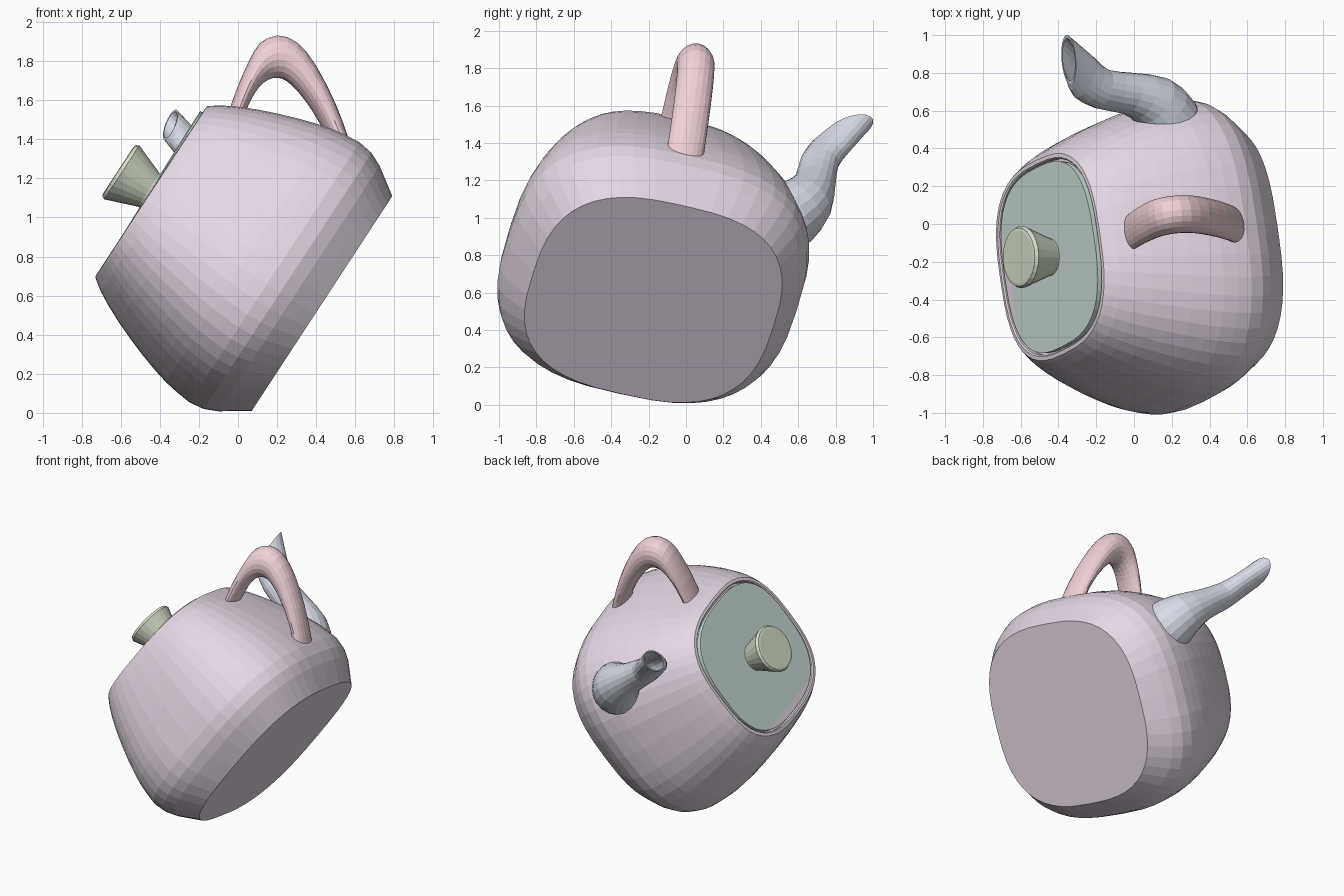
import bpy, bmesh
from math import sin, cos, pi, radians, copysign
from mathutils import Matrix, Vector

if "Cube" in bpy.data.objects:
    bpy.data.objects.remove(bpy.data.objects["Cube"])

# Pot frame: local z runs along the tilted pot axis, local x towards the handle
UP, AX = Vector((0.5475, 0, 0.8365)), Vector((-0.8365, 0, 0.5475))
ORIGIN = Vector((0.43, -0.175, 0.56))


def frame(turn):
    m = Matrix((UP, Vector((0, 1, 0)), AX)).transposed().to_4x4()
    return Matrix.Translation(ORIGIN) @ m @ Matrix.Rotation(radians(turn), 4, 'Z')


def loft(name, rings, turn, color, cap_start=True, cap_end=True):
    """Skin a list of equal-length point rings, with flat end caps."""
    bm = bmesh.new()
    loops = [[bm.verts.new(p) for p in ring] for ring in rings]
    n = len(loops[0])
    for a, b in zip(loops, loops[1:]):
        for i in range(n):
            j = (i + 1) % n
            bm.faces.new((a[i], a[j], b[j], b[i]))
    if cap_start:
        bm.faces.new(loops[0][::-1])
    if cap_end:
        bm.faces.new(loops[-1])
    bmesh.ops.recalc_face_normals(bm, faces=bm.faces)
    me = bpy.data.meshes.new(name)
    bm.to_mesh(me)
    bm.free()
    ob = bpy.data.objects.new(name, me)
    bpy.context.collection.objects.link(ob)
    ob.matrix_world = frame(turn)
    mat = bpy.data.materials.new(name)
    mat.diffuse_color = (*color, 1)
    mat.use_nodes = True
    mat.node_tree.nodes["Principled BSDF"].inputs["Base Color"].default_value = mat.diffuse_color
    me.materials.append(mat)
    return ob


def squircle(h, s, n=48, tilt=0.0):
    """Rounded-square section, a little longer towards the spout."""
    e, pts = 2 / 2.8, []
    for i in range(n):
        c, d = cos(2 * pi * i / n), sin(2 * pi * i / n)
        x = 0.95 * s * copysign(abs(c) ** e, c)
        y = 1.012 * s * copysign(abs(d) ** e, d)
        pts.append((x, y, h + tilt * x))
    return pts


def circle(h, r, n=24):
    return [(r * cos(2 * pi * i / n), r * sin(2 * pi * i / n), h) for i in range(n)]


def refine(rows, steps=2):
    """Catmull-Rom smoothing of a table of rows."""
    rows = [Vector(r) for r in rows]
    out = []
    for k in range(len(rows) - 1):
        p0, p1, p2 = rows[max(k - 1, 0)], rows[k], rows[k + 1]
        p3 = rows[min(k + 2, len(rows) - 1)]
        for i in range(steps):
            t = i / steps
            out.append(0.5 * (2 * p1 + (p2 - p0) * t + (2 * p0 - 5 * p1 + 4 * p2 - p3) * t * t
                              + (3 * p1 - p0 - 3 * p2 + p3) * t ** 3))
    return out + [rows[-1]]


def section(row, shrink=1.0, n=20):
    """Ellipse from outer point (r, h), inner point (r, h) and half width."""
    r1, h1, r2, h2, w = row
    pts = []
    for i in range(n):
        c, d = shrink * cos(2 * pi * i / n), shrink * sin(2 * pi * i / n)
        pts.append(((r1 + r2) / 2 + c * (r1 - r2) / 2, d * w,
                    (h1 + h2) / 2 + c * (h1 - h2) / 2))
    return pts


# Body: rounded-square pot with a narrow groove around the lid seat
profile = [(0, .657), (.07, .705), (.14, .752), (.21, .784), (.29, .796), (.37, .788),
           (.45, .775), (.52, .757), (.62, .726), (.72, .69), (.82, .65), (.91, .608),
           (.98, .57), (1.03, .535), (1.045, .523), (1.047, .503), (1.04, .496),
           (1.01, .496), (1.01, .475), (1.041, .475)]
loft("body", [squircle(h, s) for h, s in profile], 15, (.78, .68, .78))

# Lid: thin disc, very slightly tilted in its seat
loft("lid", [squircle(1.02, .484, tilt=.022), squircle(1.05, .484, tilt=.022)],
     15, (.60, .73, .68))

# Knob: flared cone with a bevelled top
loft("knob", [circle(1.03, .098), circle(1.06, .102), circle(1.2, .155), circle(1.225, .165),
              circle(1.243, .155), circle(1.246, .14)], 15, (.67, .74, .59))

# Handle: arched loop, thickest at the crown
handle = [(.535, .925, .58, .858, .095), (.69, .965, .70, .876, .098),
          (.845, .991, .775, .875, .1), (.965, .996, .83, .857, .1),
          (1.05, .943, .865, .825, .1), (1.075, .837, .88, .775, .1),
          (1.025, .688, .865, .692, .1), (.91, .494, .825, .584, .1),
          (.785, .332, .76, .46, .1), (.73, .271, .71, .405, .1)]
loft("handle", [section(r) for r in refine(handle)], 13.5, (.88, .64, .67))

# Spout: S-curve at right angles to the handle, hollow at the tip
spout = refine([(.70, .22, .68, .62, .19), (.88, .33, .70, .63, .18), (.99, .49, .75, .66, .145),
                (1.02, .70, .80, .75, .105), (1.04, .88, .83, .93, .088),
                (1.11, .99, .89, 1.07, .075), (1.235, 1.18, .965, 1.12, .075)])
rings = [section(r) for r in spout]
rings += [section(r, 0.86) for r in spout[:5:-1]]
loft("spout", rings, 90 + 18 - 36, (.68, .72, .81))
